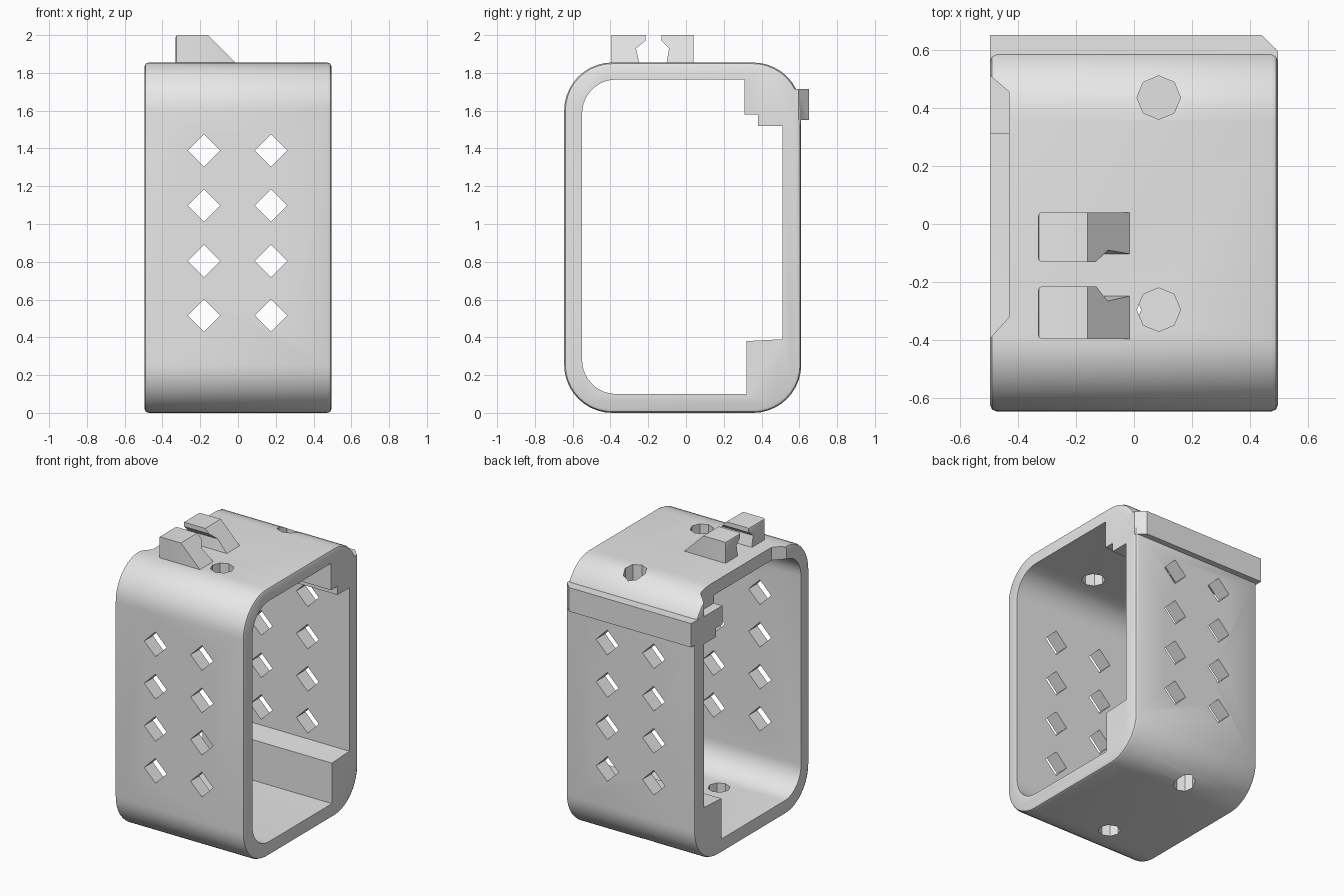
import bpy, bmesh
from math import cos, sin, pi, radians
from mathutils import Vector

cube = bpy.data.objects.get("Cube")
if cube:
    bpy.data.objects.remove(cube, do_unlink=True)

gray = bpy.data.materials.new("plain gray")
gray.use_nodes = True
gray.diffuse_color = (0.8, 0.8, 0.8, 1)
gray.node_tree.nodes["Principled BSDF"].inputs["Base Color"].default_value = (0.8, 0.8, 0.8, 1)

HALF = 0.495  # half of the housing width


def prism(name, points, axis, start, end, rim=0):
    """Extrude a 2D outline along an axis; optionally bevel both end rims."""
    def place(p, d):
        return {"x": (d, p[0], p[1]), "y": (p[0], d, p[1]), "z": (p[0], p[1], d)}[axis]
    bm = bmesh.new()
    face = bm.faces.new([bm.verts.new(place(p, start)) for p in points])
    result = bmesh.ops.extrude_face_region(bm, geom=[face])
    moved = [v for v in result["geom"] if isinstance(v, bmesh.types.BMVert)]
    bmesh.ops.translate(bm, verts=moved, vec=Vector(place((0, 0), end - start)))
    bmesh.ops.recalc_face_normals(bm, faces=bm.faces)
    if rim:
        ends = [f for f in bm.faces if len(f.verts) == len(points)]
        edges = {e for f in ends for e in f.edges}
        bmesh.ops.bevel(bm, geom=list(edges), offset=rim, segments=2,
                        profile=0.5, affect="EDGES")
    mesh = bpy.data.meshes.new(name)
    bm.to_mesh(mesh)
    bm.free()
    mesh.materials.append(gray)
    obj = bpy.data.objects.new(name, mesh)
    bpy.context.collection.objects.link(obj)
    return obj


def arc(cx, cy, r, first, last, steps=10):
    angles = [radians(first + (last - first) * i / steps) for i in range(steps + 1)]
    return [(cx + r * cos(a), cy + r * sin(a)) for a in angles]


def ring(cx, cy, r, sides=8):
    return [(cx + r * cos(2 * pi * i / sides), cy + r * sin(2 * pi * i / sides))
            for i in range(sides)]


def combine(target, tools, operation):
    """Apply booleans to the target and drop the tools."""
    for tool in tools:
        tool.hide_render = True
        mod = target.modifiers.new(tool.name, "BOOLEAN")
        mod.operation, mod.solver, mod.object = operation, "EXACT", tool
    graph = bpy.context.evaluated_depsgraph_get()
    mesh = bpy.data.meshes.new_from_object(target.evaluated_get(graph))
    target.modifiers.clear()
    target.data = mesh
    for tool in tools:
        bpy.data.objects.remove(tool, do_unlink=True)


# Rounded housing sleeve, open on both sides
outer = (arc(-0.39, 0.26, 0.255, 180, 270) + arc(0.355, 0.26, 0.255, 270, 360)
         + arc(0.355, 1.605, 0.255, 0, 90) + arc(-0.39, 1.605, 0.255, 90, 180))
outer = [(y, z - 0.005) for y, z in outer]
housing = prism("housing", outer, "x", -HALF, HALF, rim=0.022)

# Back ledge with one chamfered end
ledge = prism("ledge", [(-HALF, 0.55), (-HALF, 0.65), (0.44, 0.65), (HALF, 0.595),
                        (HALF, 0.55)], "z", 1.55, 1.715)
combine(housing, [ledge], "UNION")

# Inner opening, leaving a block at the lower back and a stepped catch above
inner = (arc(-0.37, 0.28, 0.18, 180, 270)
         + [(0.32, 0.10), (0.32, 0.38), (0.51, 0.39), (0.51, 1.52), (0.38, 1.52),
            (0.38, 1.58), (0.31, 1.58), (0.31, 1.765)]
         + arc(-0.37, 1.585, 0.18, 90, 180))
cutters = [prism("opening", inner, "x", -1, 1)]

# Diamond vents through front and back walls
for x in (-0.18, 0.175):
    for z in (0.515, 0.805, 1.097, 1.39):
        cutters.append(prism("vent", ring(x, z, 0.086, 4), "y", -1, 1))

# Screw holes in top and bottom
for y in (-0.295, 0.435):
    cutters.append(prism("top_hole", ring(0.085, y, 0.075), "z", 1.45, 2.1))
    cutters.append(prism("bottom_hole", ring(-0.045, y, 0.07), "z", -0.1, 0.33))

# Side notch through the roof
cutters.append(prism("notch", [(-0.6, 0.60), (-0.43, 0.455), (-0.43, -0.32),
                               (-0.6, -0.51)], "z", 1.71, 2.1))
combine(housing, cutters, "DIFFERENCE")

# Two facing clips with undercut jaws and a ramped end
jaws = {
    "front_clip": [(-0.395, 1.84), (-0.395, 2.0), (-0.215, 2.0), (-0.215, 1.97),
                   (-0.265, 1.93), (-0.245, 1.84)],
    "back_clip": [(0.04, 1.84), (0.04, 2.0), (-0.13, 2.0), (-0.13, 1.97),
                  (-0.09, 1.93), (-0.105, 1.84)],
}
parts = [housing]
for name, outline in jaws.items():
    clip = prism(name, outline, "x", -0.33, 0.0, rim=0.012)
    ramp = prism("ramp", [(-0.16, 2.0), (-0.16, 2.2), (0.2, 2.2), (0.2, 1.64)],
                 "y", -1, 1)
    combine(clip, [ramp], "DIFFERENCE")
    parts.append(clip)

# Smooth rounded surfaces, keep edges crisp
bpy.ops.object.select_all(action="DESELECT")
for part in parts:
    part.select_set(True)
bpy.context.view_layer.objects.active = housing
bpy.ops.object.shade_smooth_by_angle(angle=radians(30))
